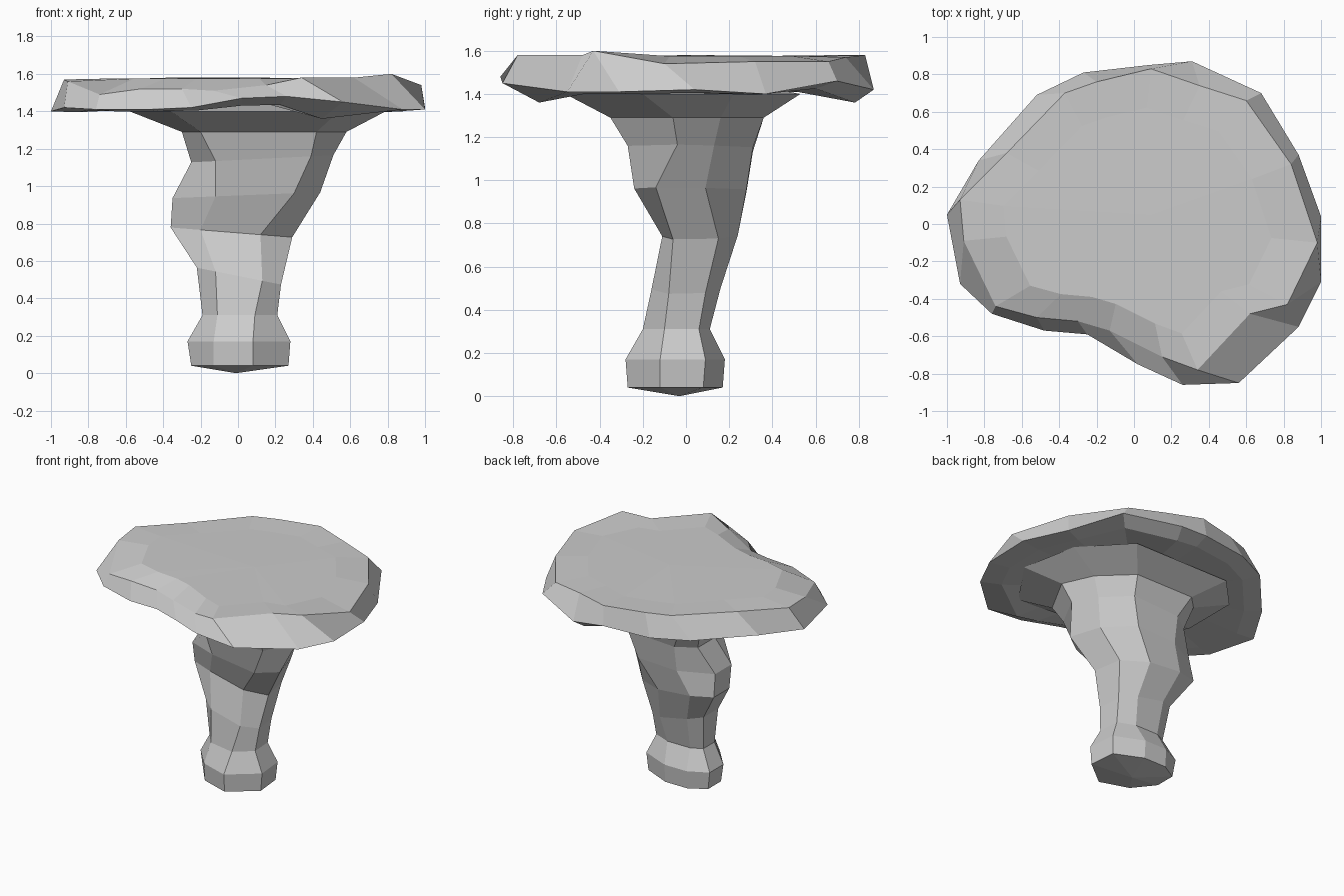
import bpy
import bmesh

cube = bpy.data.objects.get("Cube")
if cube:
    bpy.data.objects.remove(cube, do_unlink=True)

# Single stone grey
grey = bpy.data.materials.new("stone_grey")
grey.use_nodes = True
colour = (0.6, 0.6, 0.6, 1)
grey.diffuse_color = colour
grey.node_tree.nodes["Principled BSDF"].inputs["Base Color"].default_value = colour


def loft(name, rings, first_tip, last_tip):
    """Skin a stack of equal rings and close both ends with a fan."""
    bm = bmesh.new()
    loops = [[bm.verts.new(p) for p in ring] for ring in rings]
    count = len(rings[0])
    for low, high in zip(loops, loops[1:]):
        for i in range(count):
            j = (i + 1) % count
            bm.faces.new((low[i], low[j], high[j], high[i]))
    for loop, tip in ((loops[0], first_tip), (loops[-1], last_tip)):
        point = bm.verts.new(tip)
        for i in range(count):
            bm.faces.new((loop[i], loop[(i + 1) % count], point))
    bmesh.ops.recalc_face_normals(bm, faces=bm.faces)
    mesh = bpy.data.meshes.new(name)
    bm.to_mesh(mesh)
    bm.free()
    mesh.materials.append(grey)
    obj = bpy.data.objects.new(name, mesh)
    bpy.context.collection.objects.link(obj)
    return obj


def octagon(z, left, right, front, back, fx, gx, fy, gy, tilt, skew, cut):
    """Cut-corner box; skew trims the front at -x, cut trims the back at +x."""
    outline = [(fx, front + skew), (gx, front), (right, fy), (right - cut, gy - cut),
               (gx - cut * 1.5, back), (fx, back), (left, gy), (left, fy + skew)]
    return [(x, y, z + tilt * x) for x, y in outline]


# Stem: height, x limits, y limits, flat part in x and in y, tilt, skew, cut
stem_rows = [
    (.04, -.25, .27, -.27, .17, -.13, .08, -.12, .10, 0, .07, .02),
    (.17, -.27, .28, -.28, .18, -.13, .08, -.12, .11, 0, .07, .02),
    (.31, -.19, .21, -.20, .11, -.11, .09, -.10, .07, 0, .04, .01),
    (.52, -.22, .23, -.16, .16, -.12, .13, -.08, .11, -.2, .02, .02),
    (.75, -.36, .29, -.11, .24, -.20, .12, -.06, .19, -.08, .07, .04),
    (.95, -.35, .44, -.24, .28, -.12, .30, -.14, .16, .04, .11, .07),
    (1.14, -.25, .51, -.27, .31, -.12, .39, -.04, .22, .05, .06, .09),
    (1.29, -.30, .58, -.35, .36, -.20, .42, -.06, .26, 0, .13, .1),
    (1.40, -.58, .79, -.56, .53, -.36, .54, -.20, .30, 0, .08, .08),
]
loft("stem", [octagon(*row) for row in stem_rows], (-.01, -.03, 0), (.1, 0, 1.5))

# Cap: widest outline and upper edge, anticlockwise from the left side
rim = [(1, .04, 1.42), (.88, .37, 1.40), (.68, .70, 1.46), (.31, .87, 1.42),
       (.08, .85, 1.44), (-.27, .81, 1.43), (-.52, .69, 1.43), (-.83, .34, 1.42),
       (-1, .05, 1.40), (-.93, -.32, 1.42), (-.76, -.48, 1.41), (-.48, -.57, 1.41),
       (-.25, -.59, 1.42), (.02, -.75, 1.47), (.26, -.86, 1.48), (.56, -.85, 1.45),
       (.88, -.55, 1.41), (1, -.31, 1.41)]
edge = [(.98, -.10, 1.54), (.84, .32, 1.55), (.60, .66, 1.55), (.35, .74, 1.57),
        (.09, .83, 1.58), (-.20, .76, 1.58), (-.37, .70, 1.58), (-.68, .38, 1.57),
        (-.93, .13, 1.57), (-.91, -.09, 1.56), (-.74, -.44, 1.49), (-.52, -.50, 1.52),
        (-.30, -.52, 1.52), (-.13, -.57, 1.51), (.15, -.71, 1.54), (.34, -.78, 1.58),
        (.62, -.48, 1.58), (.82, -.43, 1.6)]

# Underside ring, with two low bumps, and the nearly flat top
under = [(x * .86, y * .86, (z + 1.39) / 2) for x, y, z in rim]
for i, pull in ((3, .9), (15, .8)):
    x, y, z = rim[i]
    under[i] = (x * pull, y * pull, 1.36)
throat = [(x * .55, y * .55, z * .4 + .85) for x, y, z in rim]
top = [(x * .75, y * .75, 1.575) for x, y, z in edge]
loft("cap", [throat, under, rim, edge, top], (.1, 0, 1.46), (.1, .05, 1.58))
